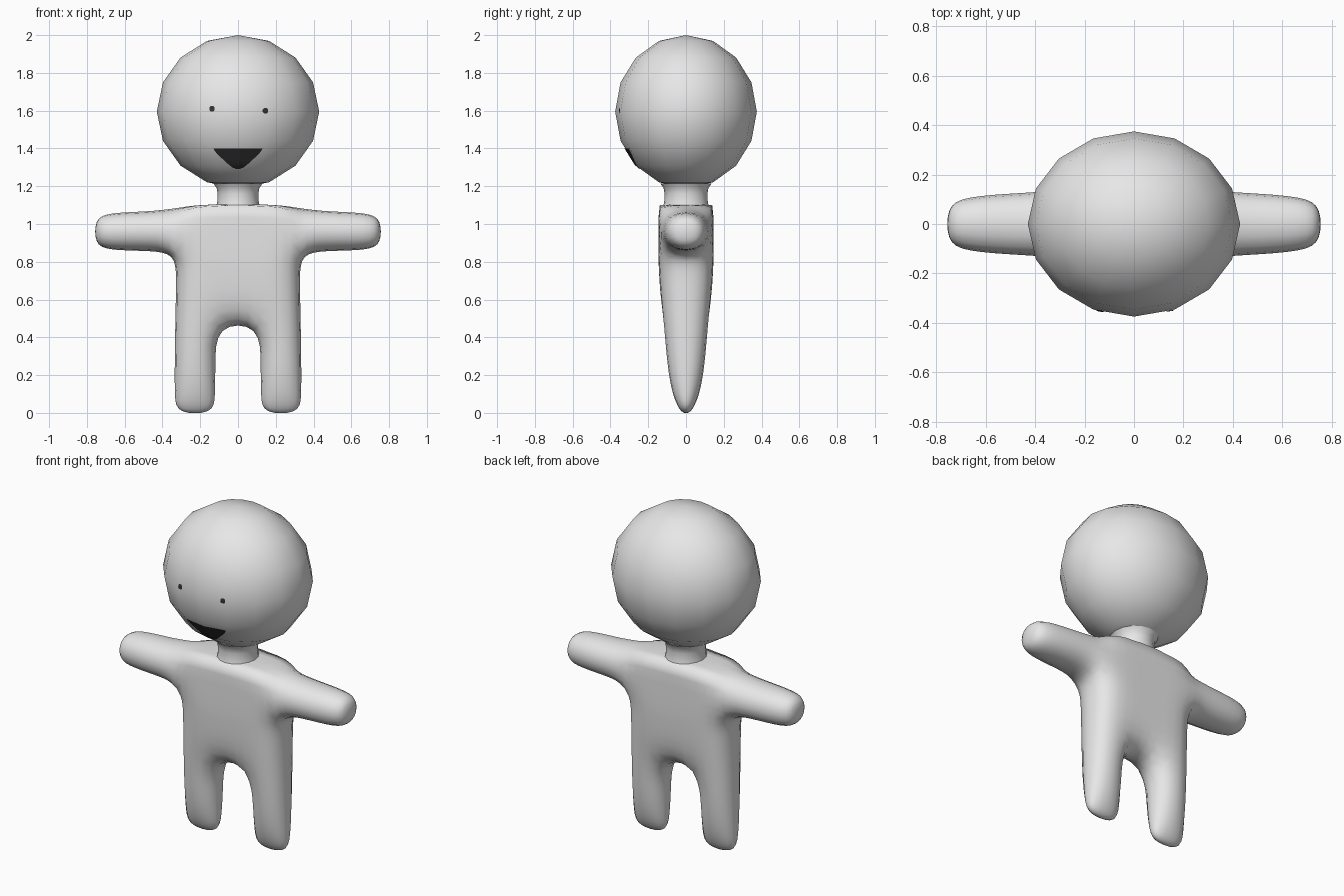
import bpy, bmesh, math
from mathutils import Vector
from mathutils.bvhtree import BVHTree

if "Cube" in bpy.data.objects:
    bpy.data.objects.remove(bpy.data.objects["Cube"])


def material(name, value):
    m = bpy.data.materials.new(name)
    m.diffuse_color = (value, value, value, 1)
    m.use_nodes = True
    m.node_tree.nodes["Principled BSDF"].inputs["Base Color"].default_value = m.diffuse_color
    return m


GREY = material("light grey", 0.8)
DARK = material("near black", 0.03)


def make(name, bm, mat):
    bmesh.ops.recalc_face_normals(bm, faces=bm.faces[:])
    for f in bm.faces:
        f.smooth = True
    me = bpy.data.meshes.new(name)
    bm.to_mesh(me)
    me.materials.append(mat)
    ob = bpy.data.objects.new(name, me)
    bpy.context.collection.objects.link(ob)
    return ob


# Body: flat front outline of quads (x, z, half depth), given thickness and subdivided
inner = [(.11, 1.105, .145), (.11, .83, .147), (.11, .74, .143), (.11, .46, .125),
         (.11, .25, .108), (.112, .09, .078), (.12, -.01, .025)]
outer = [(.345, 1.095, .143), (.345, .83, .147), (.335, .74, .143), (.342, .46, .125),
         (.345, .25, .108), (.345, .09, .078), (.335, -.01, .025)]
arm_top = [outer[0], (.45, 1.075, .137), (.69, 1.07, .122), (.762, 1.03, .075)]
arm_low = [outer[1], (.45, .85, .137), (.69, .85, .122), (.762, .89, .075)]


def flip(p):
    return (-p[0], p[1], p[2])


def strip(a, b):
    return [(a[i], b[i], b[i + 1], a[i + 1]) for i in range(len(a) - 1)]


half = strip(inner, outer) + strip(arm_low, arm_top)
quads = half + [tuple(flip(p) for p in q) for q in half]
quads += strip([flip(p) for p in inner[:4]], inner[:4])

bm = bmesh.new()
front, back, edge_use = {}, {}, {}
for q in quads:
    for p in q:
        if p not in front:
            front[p] = bm.verts.new((p[0], -p[2], p[1]))
            back[p] = bm.verts.new((p[0], p[2], p[1]))
    bm.faces.new([front[p] for p in q])
    bm.faces.new([back[p] for p in reversed(q)])
    for i in range(4):
        e = (q[i], q[(i + 1) % 4])
        edge_use.setdefault(frozenset(e), []).append(e)
for uses in edge_use.values():
    if len(uses) == 1:
        a, b = uses[0]
        bm.faces.new([front[b], front[a], back[a], back[b]])

# Firm edge along the top of the shoulders
crease = bm.edges.layers.float.new("crease_edge")
for e in bm.edges:
    v, w = e.verts
    if min(v.co.z, w.co.z) > 1.09 and v.co.y * w.co.y > 0:
        e[crease] = 0.9 if abs(v.co.x + w.co.x) < 0.01 else 0.5
body = make("body", bm, GREY)
sub = body.modifiers.new("rounding", 'SUBSURF')
sub.levels = sub.render_levels = 2

# Neck: short tube, flared at both ends
bm = bmesh.new()
rings = []
for r, z in [(.116, 1.09), (.11, 1.115), (.108, 1.16), (.113, 1.19), (.13, 1.215)]:
    rings.append([bm.verts.new((r * math.cos(t * math.tau / 16), r * 1.05 * math.sin(t * math.tau / 16), z))
                  for t in range(16)])
for lo, hi in zip(rings, rings[1:]):
    for i in range(16):
        j = (i + 1) % 16
        bm.faces.new([lo[i], lo[j], hi[j], hi[i]])
make("neck", bm, GREY)

# Head: low-poly ellipsoid
bm = bmesh.new()
bmesh.ops.create_uvsphere(bm, u_segments=16, v_segments=8, radius=1)
for v in bm.verts:
    v.co = Vector((v.co.x * .43, v.co.y * .375, 1.595 + v.co.z * .405))
head_tree = BVHTree.FromBMesh(bm)
make("head", bm, GREY)


# Face details: thin patches laid on the front of the head
def patch(name, rows, cols):
    """rows: (z, left x, right x) from top to bottom"""
    bm = bmesh.new()
    grid = []
    for z, x0, x1 in rows:
        line = []
        for i in range(cols + 1):
            hit = head_tree.ray_cast(Vector((x0 + (x1 - x0) * i / cols, -2, z)), Vector((0, 1, 0)))[0]
            line.append(bm.verts.new(hit + Vector((0, -.004, 0))))
        grid.append(line)
    for a, b in zip(grid, grid[1:]):
        for i in range(cols):
            bm.faces.new([a[i], b[i], b[i + 1], a[i + 1]])
    ob = make(name, bm, DARK)
    if ob.data.polygons[0].normal.y > 0:
        ob.data.flip_normals()


mouth = [(1.40, .13), (1.385, .122), (1.365, .105), (1.34, .077), (1.315, .05), (1.30, .03), (1.29, .008)]
patch("mouth", [(z, -w, w) for z, w in mouth], 12)
for name, x, z in [("left_eye", -.138, 1.61), ("right_eye", .145, 1.60)]:
    patch(name, [(z + dz, x - w, x + w) for dz, w in [(.014, .007), (.007, .014), (-.007, .014), (-.014, .007)]], 2)
